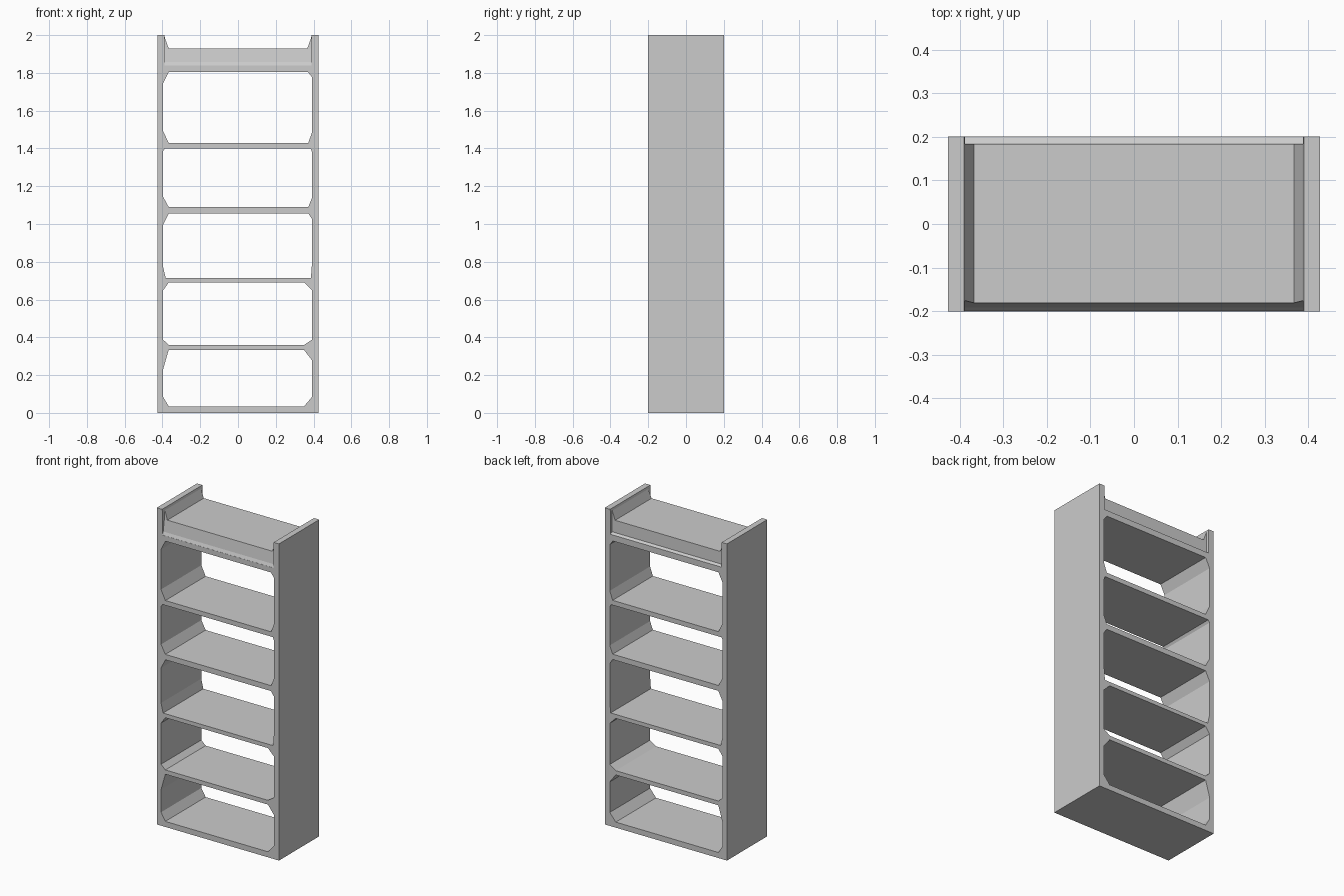
import bpy, bmesh

if "Cube" in bpy.data.objects:
    bpy.data.objects.remove(bpy.data.objects["Cube"])


def prism(name, pts, a, b, axis):
    """Closed profile swept along x (profile y,z) or y (profile x,z)."""
    bm = bmesh.new()
    place = (lambda p: (a, p[0], p[1])) if axis == 'x' else (lambda p: (p[0], a, p[1]))
    face = bm.faces.new([bm.verts.new(place(p)) for p in pts])
    ext = bmesh.ops.extrude_face_region(bm, geom=[face])
    vec = (b - a, 0, 0) if axis == 'x' else (0, b - a, 0)
    bmesh.ops.translate(bm, vec=vec,
                        verts=[v for v in ext['geom'] if isinstance(v, bmesh.types.BMVert)])
    bmesh.ops.recalc_face_normals(bm, faces=bm.faces)
    me = bpy.data.meshes.new(name)
    bm.to_mesh(me)
    bm.free()
    ob = bpy.data.objects.new(name, me)
    bpy.context.collection.objects.link(ob)
    return ob


def cut(target, cutter):
    cutter.hide_render = True
    mod = target.modifiers.new("cut", 'BOOLEAN')
    mod.operation, mod.object, mod.solver = 'DIFFERENCE', cutter, 'EXACT'
    bpy.context.view_layer.objects.active = target
    bpy.ops.object.modifier_apply(modifier=mod.name)
    bpy.data.objects.remove(cutter, do_unlink=True)


# Frame: two side panels with a recessed, sloped-edge top between them
half = [(0.427, 0), (0.427, 2), (0.39, 2), (0.387, 1.985), (0.367, 1.93)]
outline = half + [(-x, z) for x, z in reversed(half)]
frame = prism("bookcase_frame", outline, -0.201, 0.201, 'y')

# Open bays: bottom, top, corner cuts (dx, dz) for BL, BR, TR, TL
bays = [
    (0.035, 0.333, (.03, .05), (.042, .05), (.042, .055), (.03, .105)),
    (0.36, 0.69, (.03, .028), (.042, .028), (.042, .042), (.03, .042)),
    (0.715, 1.056, (.014, .06), (.006, .08), (.02, .03), (.03, .06)),
    (1.09, 1.4, (.03, .055), (.02, .05), (.008, .02), (.01, .015)),
    (1.43, 1.805, (.03, .062), (.02, .055), (.022, .028), (.03, .06)),
]
L, R = -0.397, 0.392
for z0, z1, bl, br, tr, tl in bays:
    pts = [(L, z0 + bl[1]), (L + bl[0], z0), (R - br[0], z0), (R, z0 + br[1]),
           (R, z1 - tr[1]), (R - tr[0], z1), (L + tl[0], z1), (L, z1 - tl[1])]
    cut(frame, prism("bay_cutter", pts, -0.3, 0.3, 'y'))

# Ledges along the front and back of the top shelf
front = [(-0.3, 1.838), (-0.2, 1.838), (-0.192, 1.857), (-0.181, 1.93), (-0.17, 2.05), (-0.3, 2.05)]
back = [(0.3, 1.843), (0.201, 1.843), (0.185, 1.853), (0.183, 1.93), (0.183, 2.05), (0.3, 2.05)]
for prof in (front, back):
    cut(frame, prism("ledge_cutter", prof, -0.388, 0.388, 'x'))
